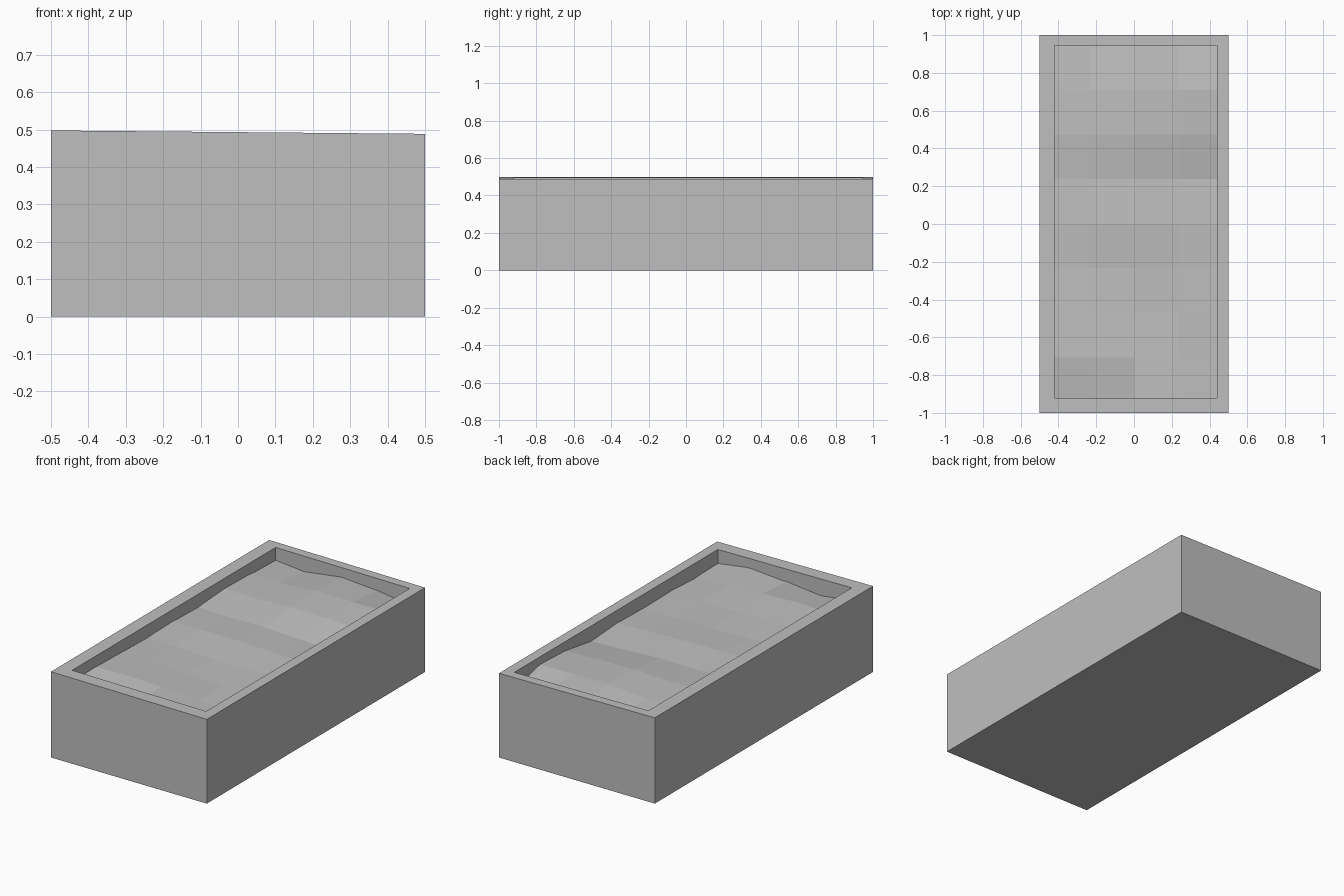
import bpy, bmesh

cube = bpy.data.objects.get("Cube")
if cube:
    bpy.data.objects.remove(cube, do_unlink=True)

grey = bpy.data.materials.new("plain_grey")
grey.use_nodes = True
colour = (0.52, 0.52, 0.52, 1)
grey.diffuse_color = colour
grey.node_tree.nodes["Principled BSDF"].inputs["Base Color"].default_value = colour


def add_object(name, bm):
    bmesh.ops.recalc_face_normals(bm, faces=bm.faces)
    mesh = bpy.data.meshes.new(name)
    bm.to_mesh(mesh)
    bm.free()
    mesh.materials.append(grey)
    obj = bpy.data.objects.new(name, mesh)
    bpy.context.collection.objects.link(obj)
    return obj


def rim_height(x):
    return 0.493 - 0.009 * x


# Box: nested rectangular loops from the base, over the rim, down to the floor
bm = bmesh.new()
OUTER = (-0.5, 0.5, -1, 1)
INNER = (-0.42, 0.44, -0.92, 0.945)
FLOOR = 0.08


def loop(bounds, height):
    x0, x1, y0, y1 = bounds
    corners = ((x0, y0), (x1, y0), (x1, y1), (x0, y1))
    return [bm.verts.new((x, y, height(x))) for x, y in corners]


loops = [
    loop(OUTER, lambda x: 0),
    loop(OUTER, rim_height),
    loop(INNER, rim_height),
    loop(INNER, lambda x: FLOOR),
]
for low, high in zip(loops, loops[1:]):
    for i in range(4):
        j = (i + 1) % 4
        bm.faces.new((low[i], low[j], high[j], high[i]))
bm.faces.new(loops[0])
bm.faces.new(loops[-1])
add_object("planter_box", bm)

# Soil: coarse uneven grid, its edges tucked inside the walls
# Depth below the rim in thousandths, one row per step from front to back
DEPTHS = (
    (70, 100, 73, 53, 85),
    (65, 55, 60, 75, 90),
    (70, 65, 75, 85, 77),
    (75, 75, 80, 80, 80),
    (70, 65, 65, 70, 75),
    (75, 80, 75, 85, 90),
    (60, 60, 50, 50, 55),
    (65, 65, 45, 45, 45),
    (70, 90, 56, 70, 100),
)
STEP = 0.236
bm = bmesh.new()
grid = []
for r, row in enumerate(DEPTHS):
    grid.append([])
    for c, depth in enumerate(row):
        x, y = (c - 2) * STEP, (r - 4) * STEP
        z = rim_height(x) - depth / 1000
        grid[-1].append(bm.verts.new((x, y + 0.002, z)))
for front, back in zip(grid, grid[1:]):
    for c in range(4):
        bm.faces.new((front[c], front[c + 1], back[c + 1], back[c]))
soil = add_object("soil", bm)
if soil.data.polygons[0].normal.z < 0:
    soil.data.flip_normals()
